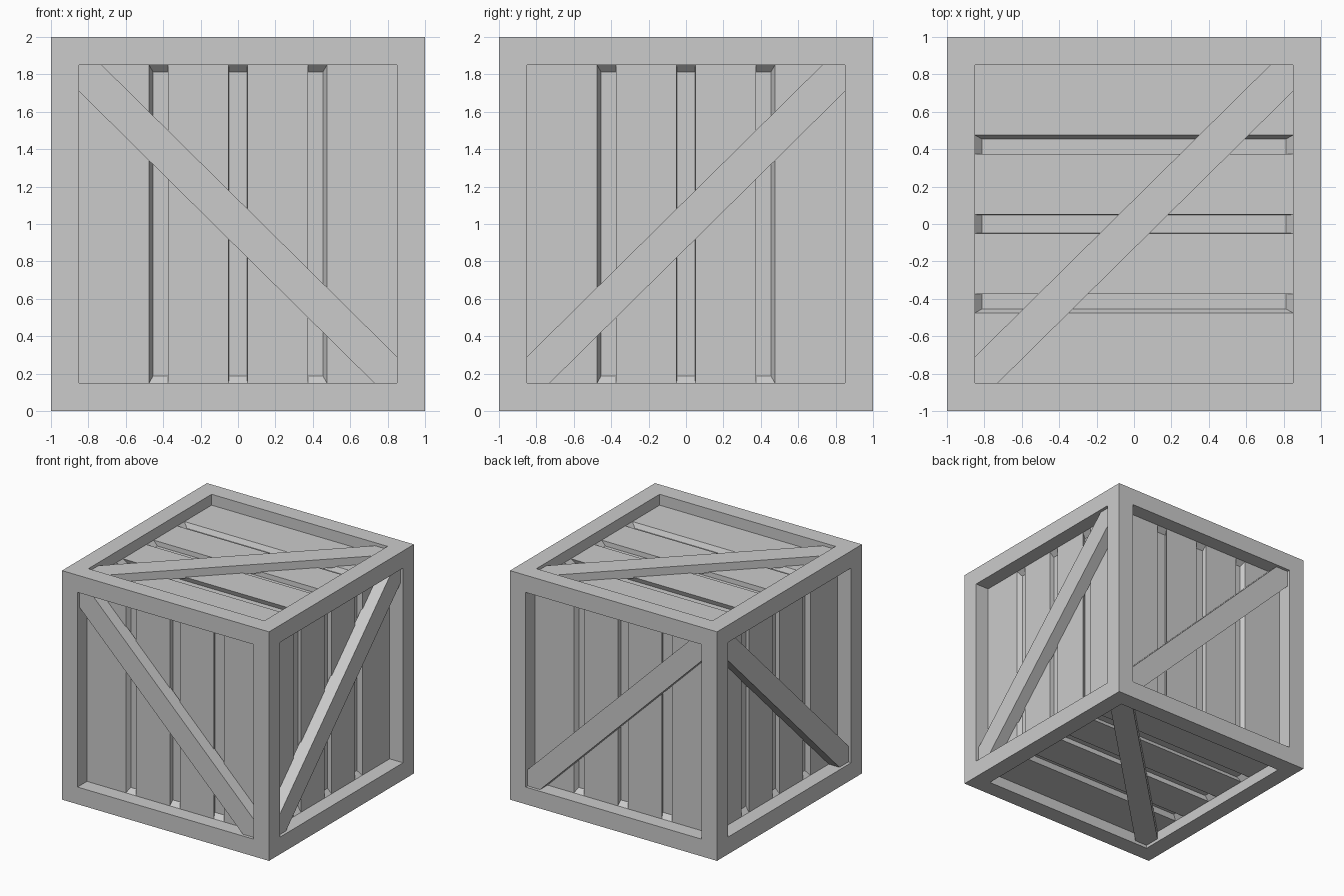
import bpy, bmesh
from mathutils import Vector

if "Cube" in bpy.data.objects:
    bpy.data.objects.remove(bpy.data.objects["Cube"])

HALF, INNER = 1.0, 0.85          # outer half size, frame opening half size
SIDE_PANEL, LID_PANEL = 0.87, 0.905   # panel distances from the centre
SCALE = 0.955                    # groove floor scale towards the centre
BRACE_TOP = 0.973                # brace face, slightly behind the frame face
CENTRE = Vector((0, 0, 1))
GAPS = [(-0.475, -0.375), (-0.05, 0.05), (0.375, 0.475)]
X, Y, Z = Vector((1, 0, 0)), Vector((0, 1, 0)), Vector((0, 0, 1))

# name: (u, v, planks along u?, brace slope)
SIDES = {
    "front": (X, Z, False, -1), "back": (-X, Z, False, 1),
    "right": (Y, Z, False, 1), "left": (-Y, Z, False, -1),
    "top": (X, Y, True, 1), "bottom": (X, -Y, True, -1),
}


def finish(name, bm, recalc=True):
    if recalc:
        bmesh.ops.recalc_face_normals(bm, faces=bm.faces[:])
    mesh = bpy.data.meshes.new(name)
    bm.to_mesh(mesh)
    bm.free()
    obj = bpy.data.objects.new(name, mesh)
    obj.location = CENTRE
    bpy.context.collection.objects.link(obj)


# Frame: cube with each face inset and its opening walls pushed inwards
def make_frame():
    bm = bmesh.new()
    bmesh.ops.create_cube(bm, size=2 * HALF)
    faces = bm.faces[:]
    bmesh.ops.inset_individual(bm, faces=faces, thickness=HALF - INNER, use_even_offset=True)
    openings = bmesh.ops.extrude_discrete_faces(bm, faces=faces)["faces"]
    for f in openings:
        f.normal_update()
        depth = HALF - (LID_PANEL if abs(f.normal.z) > 0.5 else SIDE_PANEL)
        bmesh.ops.translate(bm, verts=f.verts[:], vec=-f.normal * depth)
    bmesh.ops.delete(bm, geom=openings, context='FACES_ONLY')
    finish("frame", bm, recalc=False)


# Plank panel: strips, with the gap strips sunk towards the crate centre
def make_panel(name, u, v, dist):
    bm = bmesh.new()
    n = u.cross(v)

    def quad(pts):
        bm.faces.new([bm.verts.new(p) for p in pts])

    cuts = [-INNER] + [c for gap in GAPS for c in gap] + [INNER]
    for i, (a, b) in enumerate(zip(cuts, cuts[1:])):
        rim = [u * p + v * q + n * dist for p, q in
               ((a, -INNER), (b, -INNER), (b, INNER), (a, INNER))]
        if i % 2 == 0:
            quad(rim)
            continue
        floor = [p * SCALE for p in rim]
        quad(floor)
        for j in range(4):
            k = (j + 1) % 4
            quad([rim[j], rim[k], floor[k], floor[j]])
    bmesh.ops.remove_doubles(bm, verts=bm.verts[:], dist=1e-5)
    finish(name, bm, recalc=False)


# Diagonal brace: corner-to-corner prism between frame and panel
def make_brace(name, u, v, slope, dist):
    bm = bmesh.new()
    n = u.cross(v)
    r, a, b = INNER, INNER - 0.122, INNER - 0.141
    outline = [(-r, -r), (-a, -r), (r, b), (r, r), (a, r), (-r, -b)]
    face = bm.faces.new([bm.verts.new(u * p * slope + v * q + n * BRACE_TOP)
                         for p, q in outline])
    new = bmesh.ops.extrude_face_region(bm, geom=[face], use_keep_orig=True)["geom"]
    bmesh.ops.translate(bm, verts=[g for g in new if isinstance(g, bmesh.types.BMVert)],
                        vec=-n * (BRACE_TOP - dist + 0.01))
    finish(name, bm)


make_frame()
for side, (u, v, along_u, slope) in SIDES.items():
    dist = LID_PANEL if along_u else SIDE_PANEL
    make_panel(side + "_planks", *((v, -u) if along_u else (u, v)), dist)
    make_brace(side + "_brace", u, v, slope, dist)
